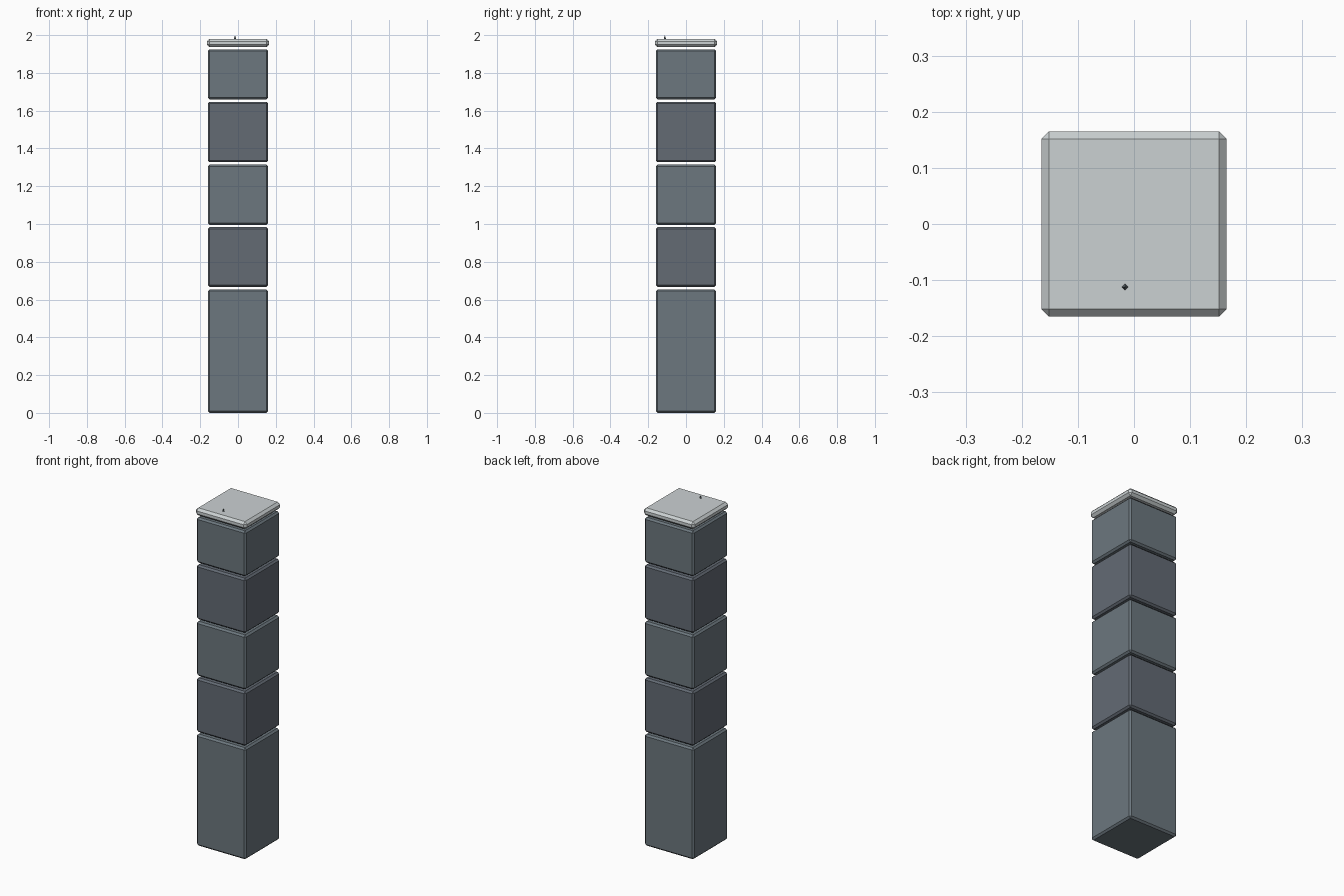
import bpy, bmesh

if "Cube" in bpy.data.objects:
    bpy.data.objects.remove(bpy.data.objects["Cube"])


def material(name, color):
    m = bpy.data.materials.new(name)
    m.diffuse_color = (*color, 1)
    m.use_nodes = True
    m.node_tree.nodes["Principled BSDF"].inputs["Base Color"].default_value = m.diffuse_color
    return m


def add_object(name, bm, mat):
    mesh = bpy.data.meshes.new(name)
    bm.to_mesh(mesh)
    bm.free()
    mesh.materials.append(mat)
    ob = bpy.data.objects.new(name, mesh)
    bpy.context.collection.objects.link(ob)
    return ob


def block(name, width, z0, z1, bevel, mat):
    # Chamfered square block between two heights
    bm = bmesh.new()
    bmesh.ops.create_cube(bm, size=1)
    for v in bm.verts:
        v.co = (v.co.x * width, v.co.y * width, z0 + (v.co.z + 0.5) * (z1 - z0))
    bmesh.ops.bevel(bm, geom=bm.edges[:], offset=bevel, segments=1,
                    affect='EDGES', profile=0.5)
    return add_object(name, bm, mat)


stone = material("stone", (0.15, 0.185, 0.21))
dark_stone = material("dark_stone", (0.125, 0.145, 0.175))
pale_stone = material("pale_stone", (0.6, 0.64, 0.65))

# Stacked shaft: tall base block, then shorter blocks with narrow open joints
joints = [0.0, 0.66, 0.99, 1.321, 1.653, 1.931]
gap = 0.012
for i, (lo, hi) in enumerate(zip(joints, joints[1:])):
    z0 = lo + (gap / 2 if i else 0)
    block(f"shaft_block_{i + 1}", 0.32, z0, hi - gap / 2, 0.01,
          dark_stone if i % 2 else stone)

# Slightly wider pale cap
block("cap", 0.33, 1.936, 1.98, 0.0135, pale_stone)

# Tiny pointed chip standing on the cap
bm = bmesh.new()
bmesh.ops.create_cone(bm, cap_ends=True, segments=4, radius1=0.0065,
                      radius2=0, depth=0.022)
chip = add_object("top_chip", bm, stone)
chip.location = (-0.016, -0.112, 1.989)
